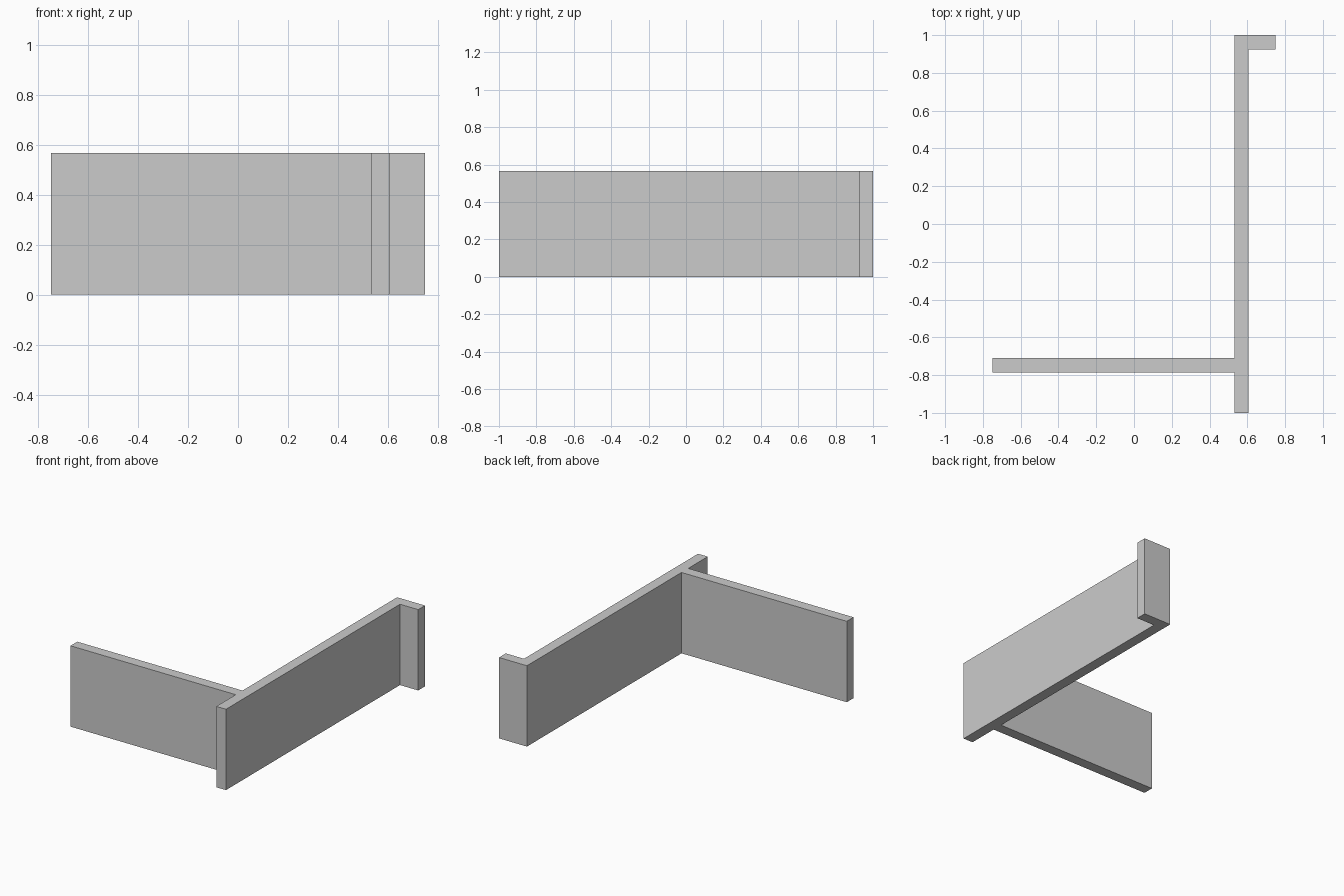
import bpy
import bmesh

if "Cube" in bpy.data.objects:
    bpy.data.objects.remove(bpy.data.objects["Cube"])

HEIGHT = 0.566

# Plain grey wall finish
grey = bpy.data.materials.new("wall_grey")
grey.diffuse_color = (0.6, 0.6, 0.6, 1.0)
grey.use_nodes = True
grey.node_tree.nodes["Principled BSDF"].inputs["Base Color"].default_value = grey.diffuse_color

# Floor plan: long wall, a side wall meeting it in a T, and a short end return
plan = [
    (0.532, -1.0), (0.607, -1.0), (0.607, 0.925), (0.748, 0.925),
    (0.748, 1.0), (0.532, 1.0), (0.532, -0.71), (-0.748, -0.71),
    (-0.748, -0.785), (0.532, -0.785),
]

# Raise the plan into one joined wall
bm = bmesh.new()
base = bm.faces.new([bm.verts.new((x, y, 0)) for x, y in plan])
raised = bmesh.ops.extrude_face_region(bm, geom=[base], use_keep_orig=True)
top_verts = [g for g in raised["geom"] if isinstance(g, bmesh.types.BMVert)]
bmesh.ops.translate(bm, verts=top_verts, vec=(0, 0, HEIGHT))
bmesh.ops.recalc_face_normals(bm, faces=bm.faces)

mesh = bpy.data.meshes.new("joined_walls")
bm.to_mesh(mesh)
bm.free()
mesh.materials.append(grey)
walls = bpy.data.objects.new("joined_walls", mesh)
bpy.context.collection.objects.link(walls)
